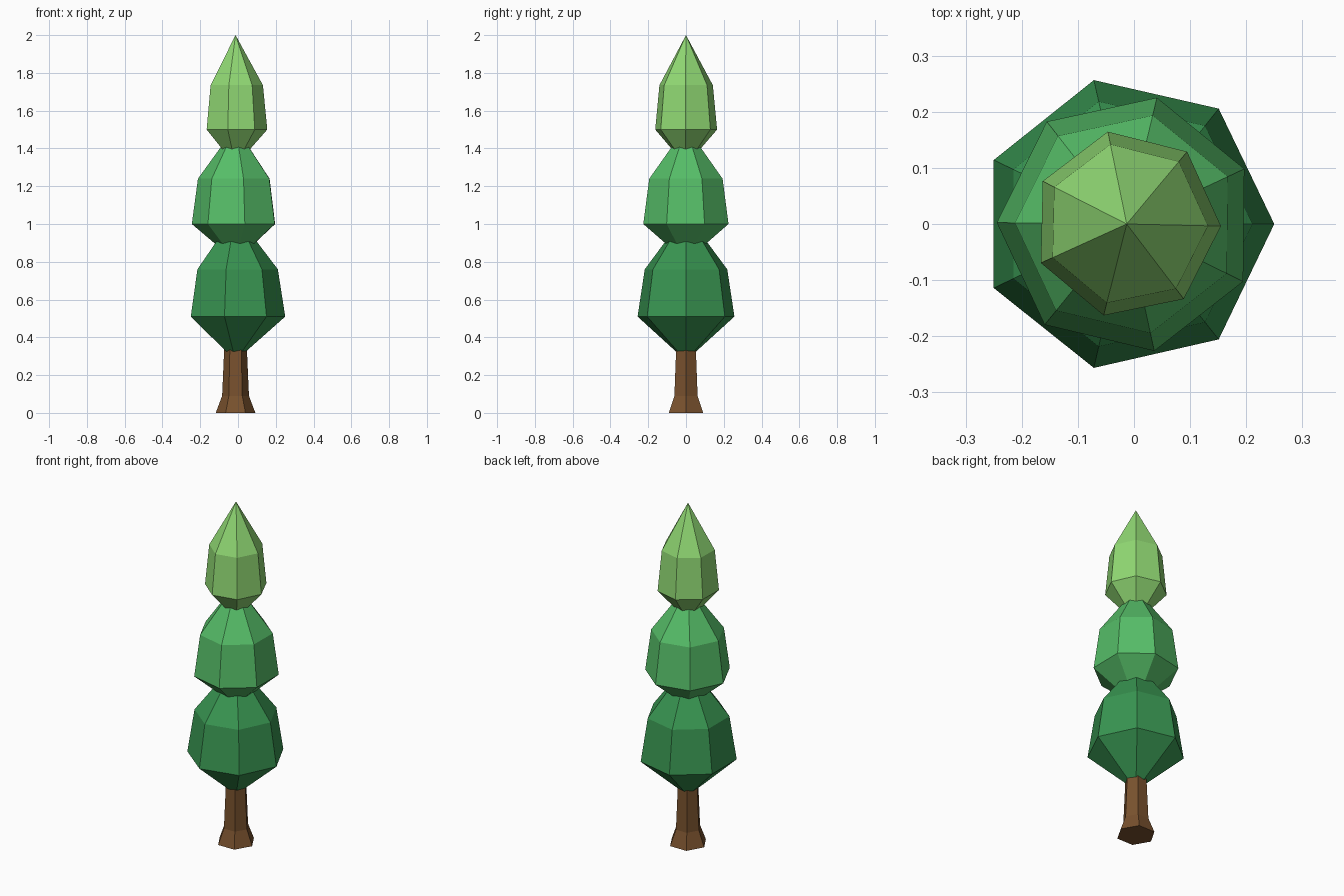
import bpy
import bmesh
from math import cos, sin, radians, tau

default_cube = bpy.data.objects.get("Cube")
if default_cube:
    bpy.data.objects.remove(default_cube, do_unlink=True)

AXIS_X = -0.013  # shared centre line of trunk and foliage


def make_material(name, rgb):
    mat = bpy.data.materials.new(name)
    mat.use_nodes = True
    color = (*rgb, 1)
    mat.diffuse_color = color
    bsdf = mat.node_tree.nodes["Principled BSDF"]
    bsdf.inputs["Base Color"].default_value = color
    bsdf.inputs["Roughness"].default_value = 0.9
    return mat


def lathe(name, profile, sides, turn, mat):
    """Faceted solid from (radius, height) rings; a zero radius is a tip."""
    bm = bmesh.new()
    rings = []
    for radius, z in profile:
        if radius == 0:
            rings.append([bm.verts.new((0, 0, z))] * sides)
            continue
        angles = [radians(turn) + tau * i / sides for i in range(sides)]
        rings.append([bm.verts.new((radius * cos(a), radius * sin(a), z)) for a in angles])
    for low, high in zip(rings, rings[1:]):
        for i in range(sides):
            j = (i + 1) % sides
            corners = dict.fromkeys((low[i], low[j], high[j], high[i]))
            bm.faces.new(list(corners))
    # Close the flat ends
    for ring in (rings[0], rings[-1]):
        if len(set(ring)) == sides:
            bm.faces.new(ring)
    bmesh.ops.recalc_face_normals(bm, faces=bm.faces)
    mesh = bpy.data.meshes.new(name)
    bm.to_mesh(mesh)
    bm.free()
    mesh.materials.append(mat)
    obj = bpy.data.objects.new(name, mesh)
    obj.location.x = AXIS_X
    bpy.context.collection.objects.link(obj)
    return obj


# Six-sided trunk with a flared foot
lathe("trunk", [(0.105, 0), (0.071, 0.09), (0.06, 0.34)], 6, 0,
      make_material("bark brown", (0.19, 0.083, 0.027)))

# Seven-sided foliage tiers, each pushed into the one below
lathe("lower_foliage",
      [(0.055, 0.325), (0.263, 0.51), (0.224, 0.76), (0, 1.055)], 7, 0,
      make_material("dark green", (0.04, 0.3, 0.082)))
lathe("middle_foliage",
      [(0.055, 0.85), (0.2315, 1.0), (0.199, 1.24), (0, 1.515)], 7, 179.4,
      make_material("mid green", (0.092, 0.51, 0.137)))
lathe("top_foliage",
      [(0.045, 1.36), (0.168, 1.5), (0.145, 1.735), (0, 2.0)], 7, -1.3,
      make_material("light green", (0.28, 0.69, 0.172)))
